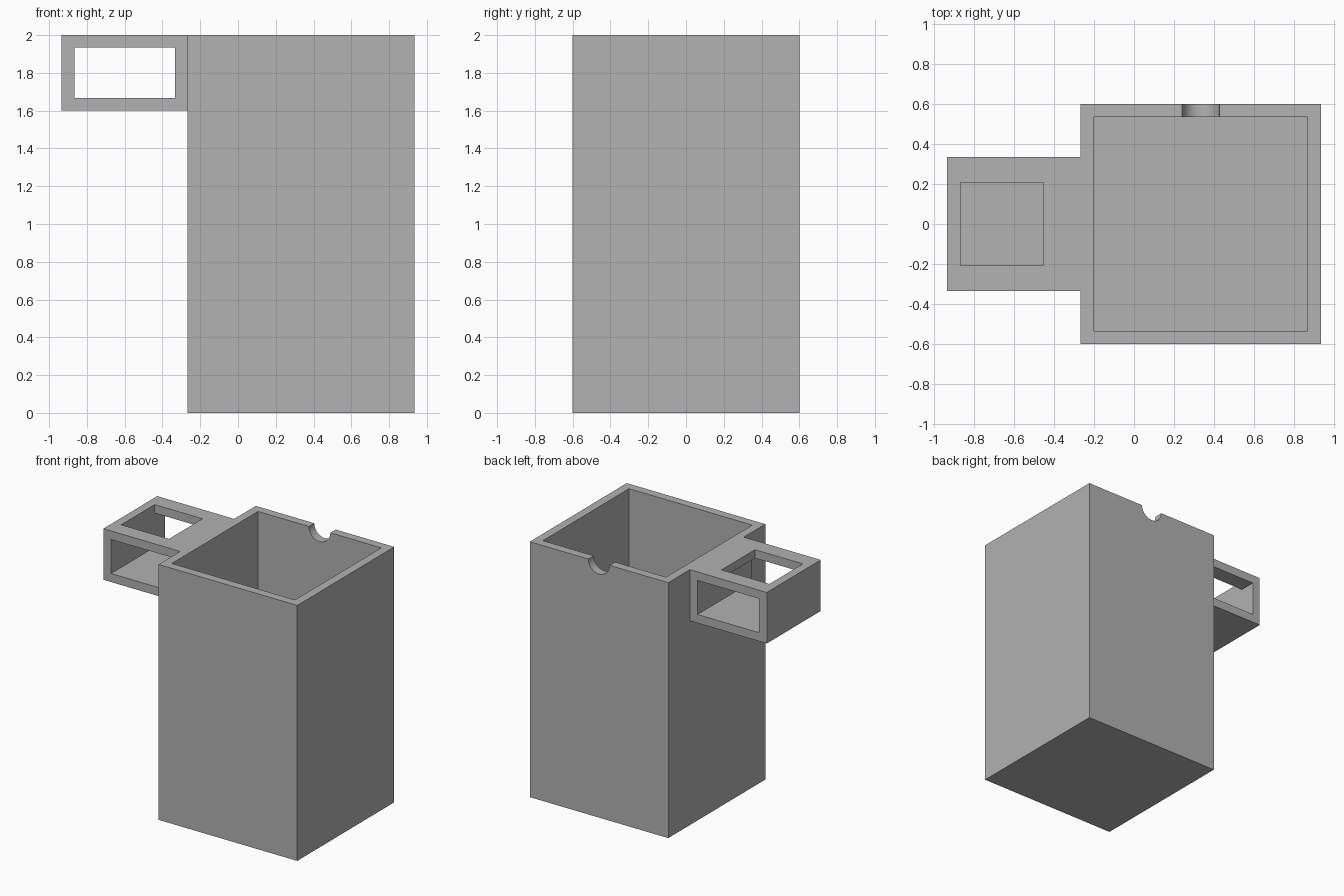
import bpy
import math

default = bpy.data.objects.get("Cube")
if default:
    bpy.data.objects.remove(default, do_unlink=True)

WALL = 1 / 15
TOP = 2.0
OVER = 0.1  # how far cutters reach past a surface

grey = bpy.data.materials.new("plain grey")
grey.use_nodes = True
colour = (0.445, 0.445, 0.445, 1)
grey.diffuse_color = colour
grey.node_tree.nodes["Principled BSDF"].inputs["Base Color"].default_value = colour


def box(name, low, high):
    """Box between two corners."""
    bpy.ops.mesh.primitive_cube_add(size=1, location=[(a + b) / 2 for a, b in zip(low, high)])
    ob = bpy.context.object
    ob.name = name
    ob.scale = [b - a for a, b in zip(low, high)]
    bpy.ops.object.transform_apply(location=True, rotation=True, scale=True)
    ob.data.materials.append(grey)
    return ob


def combine(target, tool, operation):
    """Apply a boolean to the target and discard the tool."""
    mod = target.modifiers.new(tool.name, "BOOLEAN")
    mod.operation, mod.solver, mod.object = operation, "EXACT", tool
    bpy.context.view_layer.objects.active = target
    bpy.ops.object.modifier_apply(modifier=mod.name)
    bpy.data.objects.remove(tool, do_unlink=True)


# Tall square container
left, right, half = -4 / 15, 14 / 15, 0.6
container = box("container", (left, -half, 0), (right, half, TOP))

# Side bracket, flush with the rim and rooted in the wall
outer, bracket_half = -right, 1 / 3
bracket = box("side_bracket", (outer, -bracket_half, 1.6), (left + WALL / 2, bracket_half, TOP))
combine(container, bracket, "UNION")

# Hollow interior
inner = half - WALL
cavity = box("cavity", (left + WALL, -inner, WALL), (right - WALL, inner, TOP + OVER))
combine(container, cavity, "DIFFERENCE")

# Window through the bracket, front to back
window = box("bracket_window", (outer + WALL, -half, 1.6 + WALL), (left - WALL, half, TOP - WALL))
combine(container, window, "DIFFERENCE")

# Square opening in the bracket's top plate
hole = 0.207
opening = box("bracket_opening", (outer + WALL, -hole, TOP - WALL - OVER),
              (outer + WALL + 2 * hole, hole, TOP + OVER))
combine(container, opening, "DIFFERENCE")

# Half-round notch in the back rim
bpy.ops.mesh.primitive_cylinder_add(vertices=48, radius=0.093, depth=0.2,
                                    location=((left + right) / 2, half, TOP),
                                    rotation=(math.pi / 2, 0, 0))
notch = bpy.context.object
notch.name = "rim_notch"
notch.data.materials.append(grey)
combine(container, notch, "DIFFERENCE")

bpy.ops.object.select_all(action="DESELECT")
container.select_set(True)
bpy.context.view_layer.objects.active = container
bpy.ops.object.shade_smooth_by_angle(angle=math.radians(30))
container.name = "container_with_bracket"
